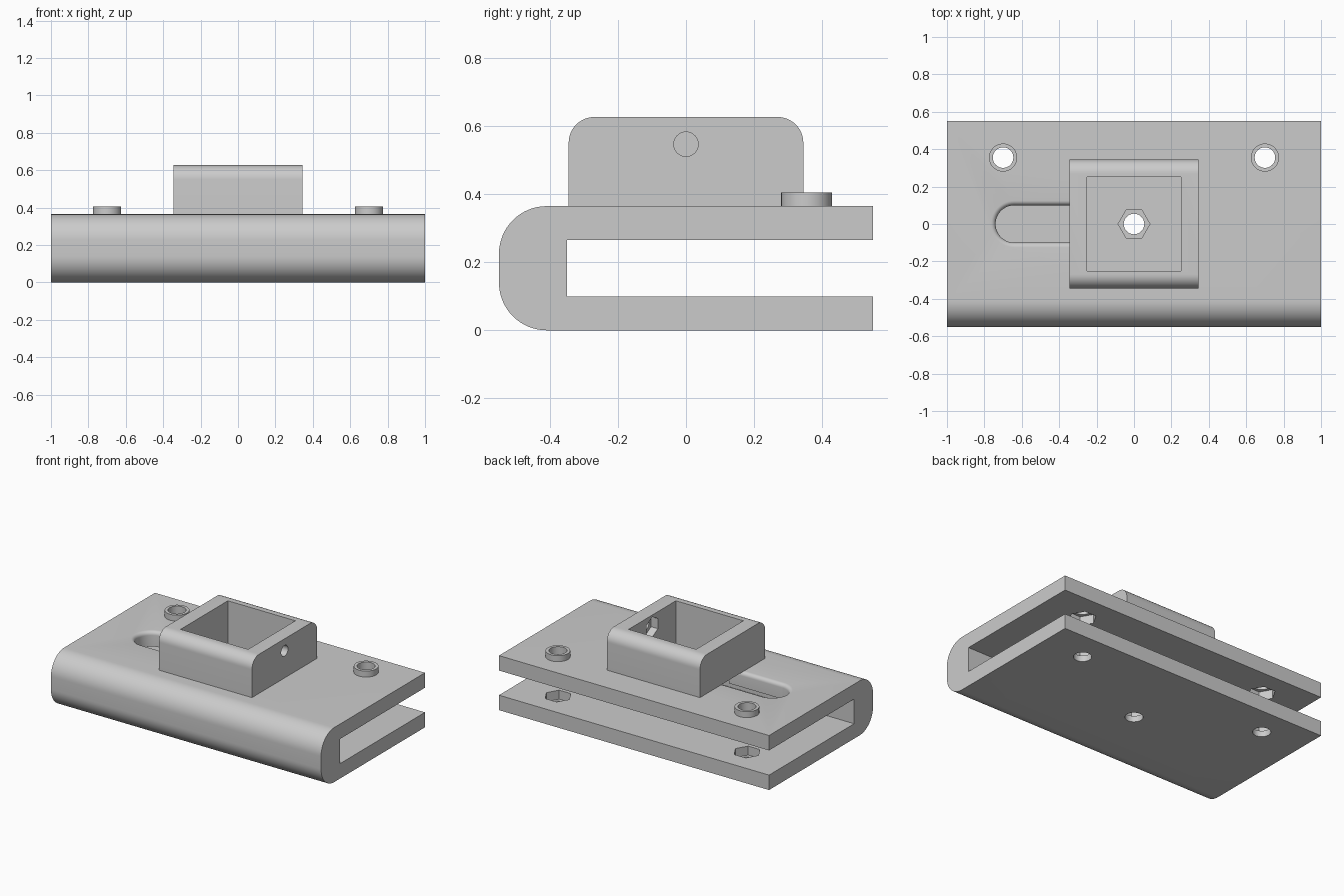
import bpy
import bmesh
from math import pi, cos, sin
from mathutils import Vector

old = bpy.data.objects.get("Cube")
if old:
    bpy.data.objects.remove(old, do_unlink=True)

grey = bpy.data.materials.new("plain grey")
grey.use_nodes = True
COLOUR = (0.6, 0.6, 0.6, 1)
grey.diffuse_color = COLOUR
grey.node_tree.nodes["Principled BSDF"].inputs["Base Color"].default_value = COLOUR


def loft(name, rings):
    """Closed solid through rings with equal point counts."""
    bm = bmesh.new()
    loops = [[bm.verts.new(p) for p in ring] for ring in rings]
    n = len(loops[0])
    for a, b in zip(loops, loops[1:]):
        for i in range(n):
            j = (i + 1) % n
            bm.faces.new((a[i], a[j], b[j], b[i]))
    bm.faces.new(loops[0])
    bm.faces.new(loops[-1])
    bmesh.ops.recalc_face_normals(bm, faces=bm.faces)
    mesh = bpy.data.meshes.new(name)
    bm.to_mesh(mesh)
    bm.free()
    mesh.materials.append(grey)
    ob = bpy.data.objects.new(name, mesh)
    bpy.context.collection.objects.link(ob)
    return ob


def arc(cx, cy, r, start, end, steps):
    angles = [start + (end - start) * i / steps for i in range(steps + 1)]
    return [(cx + r * cos(a), cy + r * sin(a)) for a in angles]


def circle(cx, cy, r, sides):
    return arc(cx, cy, r, 0, 2 * pi, sides)[:-1]


def along_x(name, profile, x0, x1):
    return loft(name, [[Vector((x, y, z)) for y, z in profile] for x in (x0, x1)])


def along_z(name, outline, z0, z1):
    return loft(name, [[Vector((x, y, z)) for x, y in outline] for z in (z0, z1)])


def cut(target, cutters):
    for cutter in cutters:
        cutter.hide_render = True
        mod = target.modifiers.new("cut", 'BOOLEAN')
        mod.operation = 'DIFFERENCE'
        mod.solver = 'EXACT'
        mod.object = cutter
        bpy.context.view_layer.update()
        result = bpy.data.meshes.new_from_object(
            target.evaluated_get(bpy.context.evaluated_depsgraph_get()))
        target.modifiers.clear()
        target.data = result
        bpy.data.objects.remove(cutter, do_unlink=True)


def square(h):
    return [(-h, -h), (h, -h), (h, h), (-h, h)]


TOP, UNDER, LOWER = 0.365, 0.265, 0.1
BACK, INNER = 0.55, -0.35
HOLE = 0.055
corners = [(-0.7, 0.355), (0.7, 0.355)]

# Folded clamp body: two plates joined by a rounded front bend
R = 0.14
profile = (arc(-BACK + R, TOP - R, R, pi / 2, pi, 16)
           + arc(-BACK + R, R, R, pi, 1.5 * pi, 16)
           + [(BACK, 0), (BACK, LOWER), (INNER, LOWER),
              (INNER, UNDER), (BACK, UNDER), (BACK, TOP)])
body = along_x("clamp_body", profile, -1, 1)

# Slot with a softened upper rim, running under the socket into its opening
def slot_ring(offset, z):
    r = 0.1 + offset
    pts = arc(-0.64, 0, r, pi / 2, 1.5 * pi, 24) + [(-0.2, -r), (-0.2, r)]
    return [Vector((x, y, z)) for x, y in pts]


F = 0.025
rings = [slot_ring(0, 0.2)]
for i in range(7):
    a = i / 6 * pi / 2
    rings.append(slot_ring(F * (1 - cos(a)), TOP - F + F * sin(a)))
rings.append(slot_ring(F, 0.42))
cutters = [loft("slot_cutter", rings),
           along_z("opening_cutter", square(0.25), 0.18, 0.8)]

# Bolt holes and hexagonal nut pockets
for x, y in corners + [(0, 0)]:
    cutters.append(along_z("hole_cutter", circle(x, y, HOLE, 32), -0.1, 0.5))
    cutters.append(along_z("nut_cutter", circle(x, y, 0.085, 6), 0.04, 0.15))
for x, y in corners:
    cutters.append(along_z("upper_nut_cutter", circle(x, y, 0.085, 6), 0.22, 0.325))
cut(body, cutters)

# Square socket with rounded front and back upper edges
H, PEAK, R = 0.345, 0.627, 0.075
profile = ([(-H, TOP), (H, TOP)]
           + arc(H - R, PEAK - R, R, 0, pi / 2, 12)
           + arc(R - H, PEAK - R, R, pi / 2, pi, 12))
socket = along_x("square_socket", profile, -H, H)
hexagon = arc(0, 0.547, 0.068, pi / 2, 2.5 * pi, 6)[:-1]
cut(socket, [along_z("socket_cutter", square(0.25), 0.3, 0.8),
             along_x("screw_cutter", circle(0, 0.547, 0.036, 32), 0.2, 0.5),
             along_x("screw_nut_cutter", hexagon, 0.2, 0.3)])

# Raised rings around the back bolt holes
parts = [body, socket]
for side, (x, y) in zip(("right", "left"), corners):
    ring = along_z(side + "_bolt_ring", circle(x, y, 0.075, 40), TOP, 0.405)
    cut(ring, [along_z("ring_cutter", circle(x, y, HOLE, 32), 0.3, 0.5)])
    parts.append(ring)

# Smooth the curves, keep the edges crisp
bpy.ops.object.select_all(action='DESELECT')
for ob in parts:
    ob.select_set(True)
bpy.context.view_layer.objects.active = body
bpy.ops.object.shade_smooth_by_angle(angle=pi / 6)
